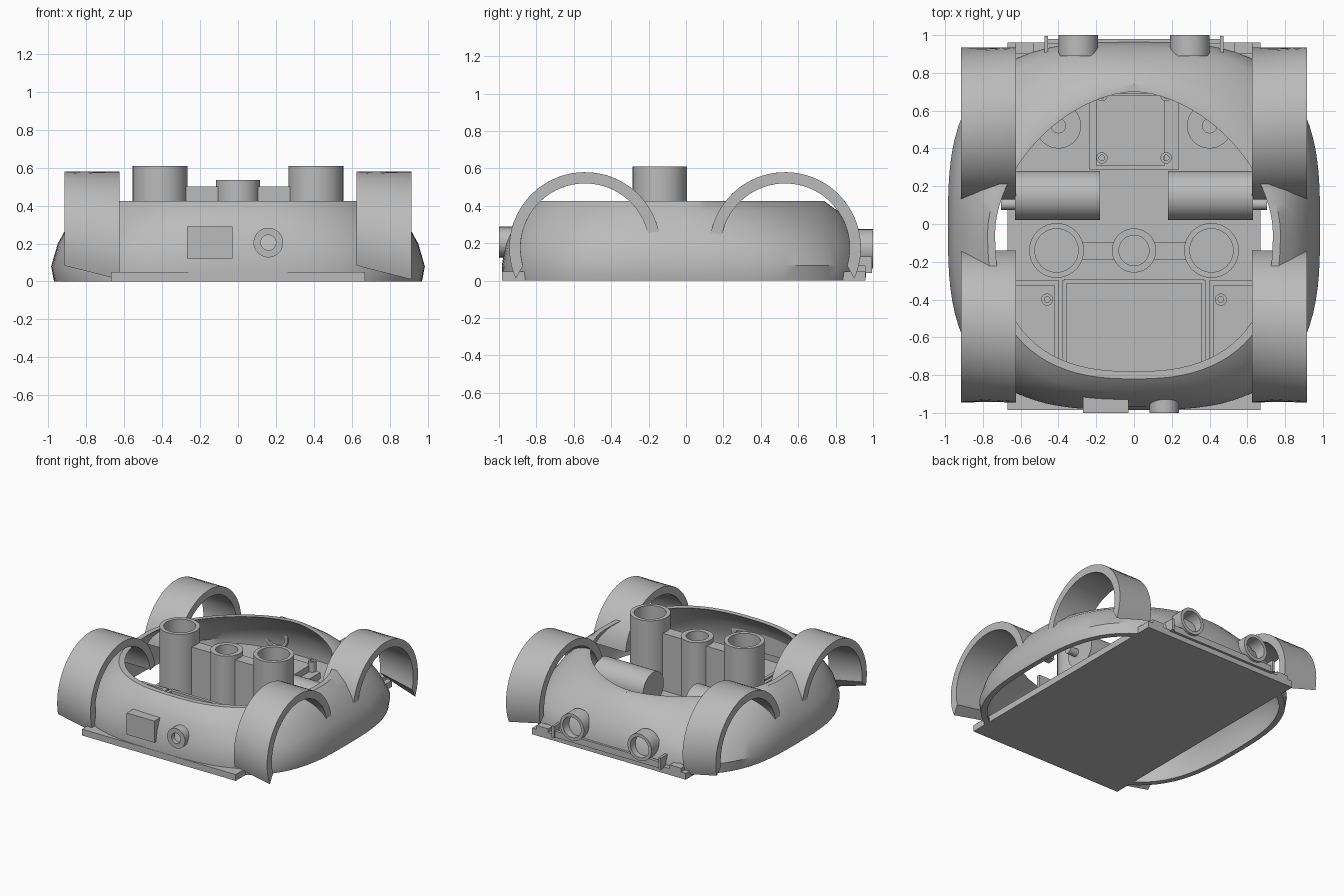
import bpy, bmesh, math
from mathutils import Matrix, Vector

if "Cube" in bpy.data.objects:
    bpy.data.objects.remove(bpy.data.objects["Cube"], do_unlink=True)

grey = bpy.data.materials.new("plain grey")
grey.use_nodes = True
COLOUR = (0.5, 0.5, 0.5, 1)
grey.diffuse_color = COLOUR
grey.node_tree.nodes["Principled BSDF"].inputs["Base Color"].default_value = COLOUR


def finish(name, bm, smooth=False):
    bmesh.ops.recalc_face_normals(bm, faces=bm.faces)
    mesh = bpy.data.meshes.new(name)
    bm.to_mesh(mesh)
    bm.free()
    mesh.materials.append(grey)
    ob = bpy.data.objects.new(name, mesh)
    bpy.context.collection.objects.link(ob)
    if smooth:
        bpy.ops.object.select_all(action='DESELECT')
        ob.select_set(True)
        bpy.context.view_layer.objects.active = ob
        bpy.ops.object.shade_smooth_by_angle(angle=math.radians(35))
    return ob


def box(name, x0, x1, y0, y1, z0, z1):
    bm = bmesh.new()
    size = Matrix.Diagonal((x1 - x0, y1 - y0, z1 - z0, 1))
    mid = Matrix.Translation(((x0 + x1) / 2, (y0 + y1) / 2, (z0 + z1) / 2))
    bmesh.ops.create_cube(bm, size=1, matrix=mid @ size)
    return finish(name, bm)


def skin(name, rings, closed_path):
    """Join equal rings of points into a surface."""
    bm = bmesh.new()
    loops = [[bm.verts.new(p) for p in ring] for ring in rings]
    n = len(loops[0])
    pairs = list(zip(loops, loops[1:]))
    if closed_path:
        pairs.append((loops[-1], loops[0]))
    for a, b in pairs:
        for i in range(n):
            j = (i + 1) % n
            bm.faces.new((a[i], a[j], b[j], b[i]))
    if not closed_path:
        bm.faces.new(loops[0])
        bm.faces.new(loops[-1])
    return finish(name, bm, True)


def tube(name, start, axis, length, outer, inner=0.0, segs=40):
    """Round bar or pipe starting at a point and running along an axis."""
    turn = Vector((0, 0, 1)).rotation_difference(Vector(axis)).to_matrix()

    def ring(r, h):
        angles = [2 * math.pi * i / segs for i in range(segs)]
        return [Vector(start) + turn @ Vector((r * math.cos(t), r * math.sin(t), h)) for t in angles]
    rings = [ring(outer, 0), ring(outer, length)]
    if inner:
        rings += [ring(inner, length), ring(inner, 0)]
    return skin(name, rings, bool(inner))


# Body shell: height, half width, half length, centre y, back and front squareness
PROFILE = [(0, .97, .97, -.01, 3, 3), (.08, .985, .975, -.01, 3, 3),
           (.2, .95, .95, -.015, 2.7, 2.9), (.3, .895, .9, -.025, 2.3, 2.7),
           (.37, .84, .85, -.035, 2, 2.6), (.425, .775, .78, -.04, 1.75, 2.5)]


def oval(level, inset):
    z, a, b, cy, back, front = level
    ring = []
    for i in range(96):
        t = 2 * math.pi * i / 96
        c, s = math.cos(t), math.sin(t)
        n = back if s > 0 else front
        k = (abs(c) ** n + abs(s) ** n) ** (-1 / n)
        ring.append(((a - inset) * c * k, cy + (b - inset) * s * k, z))
    return ring


skin("body_shell", [oval(p, 0) for p in PROFILE] + [oval(p, .04) for p in reversed(PROFILE)], True)

# Wheel arches, with slanted outer tips
R_OUT, R_IN, HUB_Z, STEPS = .405, .345, .175, 40


def arch(name, x0, x1, cy, way):
    rings = []
    for i in range(STEPS + 1):
        ring = []
        for x, r, end in ((x0, R_OUT, 193), (x1, R_OUT, 204), (x1, R_IN, 196), (x0, R_IN, 187)):
            t = math.radians(9 + (end - 9) * i / STEPS)
            ring.append((x, cy - way * r * math.cos(t), HUB_Z + r * math.sin(t)))
        rings.append(ring)
    skin(name, rings, False)


for side, x0 in (("left", .625), ("right", -.915)):
    arch("front_arch_" + side, x0, x0 + .29, -.54, -1)
    arch("rear_arch_" + side, x0, x0 + .29, .53, 1)

# Base plate and rear bumper strip
box("base_plate", -.67, .67, -.985, .96, 0, .05)
box("bumper_strip", -.46, .46, .955, .98, .04, .09)
for side, s in (("left", 1), ("right", -1)):
    x = s * .465
    box("bumper_tab_" + side, x - .01, x + .01, .9, .995, .04, .13)
    x = s * .58
    box("bumper_block_" + side, x - .05, x + .05, .9, .96, .05, .08)

# Rear exhaust pipes
for side, s in (("left", 1), ("right", -1)):
    tube("rear_pipe_" + side, (s * .295, .89, .17), (0, 1, 0), .11, .105, .08)

# Front box and round socket
box("front_box", -.27, -.03, -1, -.9, .12, .29)
tube("front_socket", (.16, -1, .205), (0, 1, 0), .1, .078, .04)

# Upright cylinders joined by a bar
tube("centre_cylinder", (0, -.14, .05), (0, 0, 1), .485, .117, .08)
for side, s in (("left", 1), ("right", -1)):
    tube("tall_cylinder_" + side, (s * .41, -.14, .05), (0, 0, 1), .56, .145, .115)
    x = s * .19
    box("cylinder_bar_" + side, x - .085, x + .085, -.19, -.095, .05, .5)

# Motors with axles
for side, s in (("left", 1), ("right", -1)):
    tube("motor_" + side, (s * .18, .15, .18), (s, 0, 0), .45, .13)
    tube("axle_" + side, (s * .62, .105, .18), (s, 0, 0), .085, .03)

# Rear tray with raised pack and screw posts
box("rear_tray", -.235, .235, .285, .69, .05, .1)
box("rear_pack", -.2, .165, .31, .68, .1, .15)
for x in (-.17, .17):
    for y in (.35, .68):
        tube("screw_post", (x, y, .05), (0, 0, 1), .13, .03, .015, 20)
for x in (-.4, .4):
    tube("round_pad", (x, .52, .05), (0, 0, 1), .03, .12)
    tube("pad_peg", (x, .52, .08), (0, 0, 1), .04, .04)

# Front tray walls
for side, s in (("left", 1), ("right", -1)):
    for x in (s * .37, s * .41):
        box("tray_side_wall_" + side, x - .012, x + .012, -.76, -.3, .05, .18)
    x = s * .52
    box("tray_end_wall_" + side, x - .11, x + .11, -.325, -.3, .05, .18)
    tube("tray_post_" + side, (s * .46, -.4, .05), (0, 0, 1), .1, .032, .015, 20)
box("tray_end_wall", -.37, .37, -.315, -.29, .05, .18)
